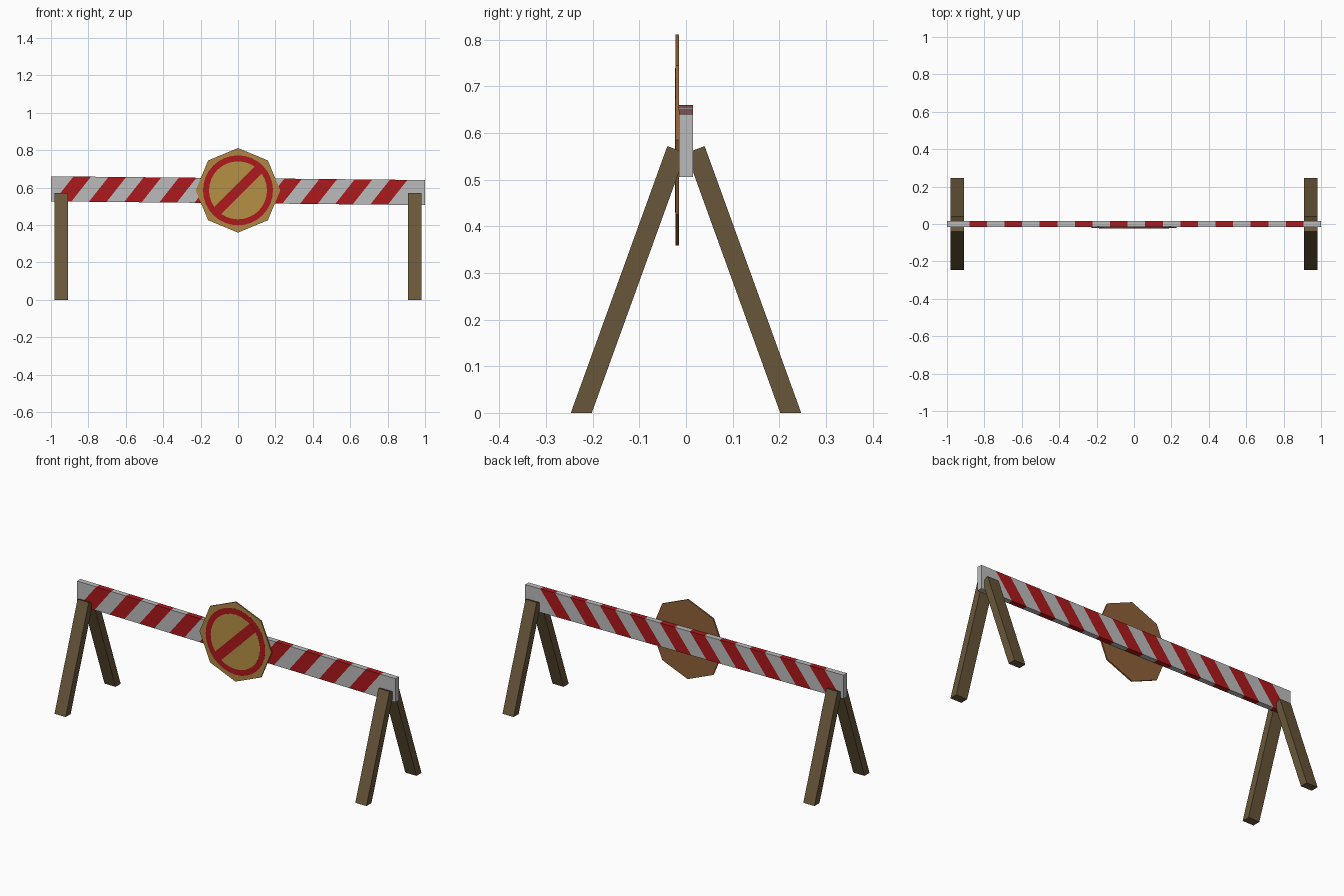
import bpy, math

if "Cube" in bpy.data.objects:
    bpy.data.objects.remove(bpy.data.objects["Cube"])

def mat(name, col):
    m = bpy.data.materials.new(name)
    m.diffuse_color = (*col, 1)
    m.use_nodes = True
    m.node_tree.nodes["Principled BSDF"].inputs["Base Color"].default_value = m.diffuse_color
    return m

RED = mat("red_paint", (0.42, 0.01, 0.012))
WOOD = mat("leg_wood", (0.14, 0.095, 0.042))
YELLOW = mat("sign_yellow", (0.47, 0.28, 0.06))
TAN = mat("sign_border", (0.43, 0.24, 0.06))
BACK = mat("sign_back", (0.28, 0.12, 0.04))
GREY = mat("grey_paint", (0.5, 0.5, 0.5))

def make(name, verts, faces, mats, idx=None):
    me = bpy.data.meshes.new(name)
    me.from_pydata(verts, [], faces)
    for m in mats:
        me.materials.append(m)
    if idx:
        me.polygons.foreach_set("material_index", idx)
    ob = bpy.data.objects.new(name, me)
    bpy.context.collection.objects.link(ob)
    return ob

def prism(name, pts, y0, y1, mats, front=0):
    """Extrude a counter-clockwise (x, z) outline from y0 (front) to y1."""
    n = len(pts)
    verts = [(x, y, z) for y in (y0, y1) for x, z in pts]
    faces = [list(range(n)), list(range(2 * n - 1, n - 1, -1))]
    faces += [[i, i + n, (i + 1) % n + n, (i + 1) % n] for i in range(n)]
    return make(name, verts, faces, mats, [front] + [0] * (n + 1))

# striped beam, slanted cuts right through, slightly tilted
H, Y, SLANT, PITCH = 0.067, 0.015, 0.105, 0.188
cuts = [(-1, -1)]
for i in range(10):
    for w in (0, PITCH / 2):
        t = -0.88 + i * PITCH + w
        cuts.append((t, t - SLANT))
cuts.append((1, 1))
verts, faces, idx = [], [], []
for top, bot in cuts:
    zt, zb = 0.583 - 0.01 * top + H, 0.583 - 0.01 * bot - H
    verts += [(bot, -Y, zb), (bot, Y, zb), (top, Y, zt), (top, -Y, zt)]
for s in range(len(cuts) - 1):
    a, b = 4 * s, 4 * s + 4
    for k in range(4):
        j = (k + 1) % 4
        faces.append([a + k, a + j, b + j, b + k])
        idx.append(s % 2)
e = len(verts) - 4
faces += [[3, 2, 1, 0], [e, e + 1, e + 2, e + 3]]
make("beam", verts, faces, [GREY, RED], idx + [0, 0])

# four splayed legs meeting at the beam
profile = [(0.202, 0), (0.247, 0), (0.04, 0.572), (0.0005, 0.557)]
for side, sx in (("left", -1), ("right", 1)):
    for end, sy in (("front", -1), ("back", 1)):
        x0, x1 = sx * 0.945 - 0.035, sx * 0.945 + 0.035
        v = [(x, sy * y, z) for x in (x0, x1) for y, z in profile]
        f = [[3, 2, 1, 0], [4, 5, 6, 7]]
        f += [[i, (i + 1) % 4, (i + 1) % 4 + 4, i + 4] for i in range(4)]
        if sy < 0:
            f = [q[::-1] for q in f]
        make(f"{end}_{side}_leg", v, f, [WOOD])

# octagonal sign with ring and diagonal bar
def ngon(n, r, cz=0.585):
    return [(r * math.cos(math.tau * i / n), cz + r * math.sin(math.tau * i / n))
            for i in range(n)]

prism("sign_board", ngon(8, 0.226), -0.0225, -0.0145, [BACK, TAN], 1)
prism("sign_ring", ngon(32, 0.187), -0.023, -0.0223, [RED])
prism("sign_face", ngon(32, 0.155), -0.0235, -0.0228, [YELLOW])
c = math.sqrt(0.5)
bar = [(-0.16, -0.027), (0.16, -0.027), (0.16, 0.027), (-0.16, 0.027)]
prism("sign_bar", [((u - v) * c, 0.585 + (u + v) * c) for u, v in bar],
      -0.024, -0.0228, [RED])
